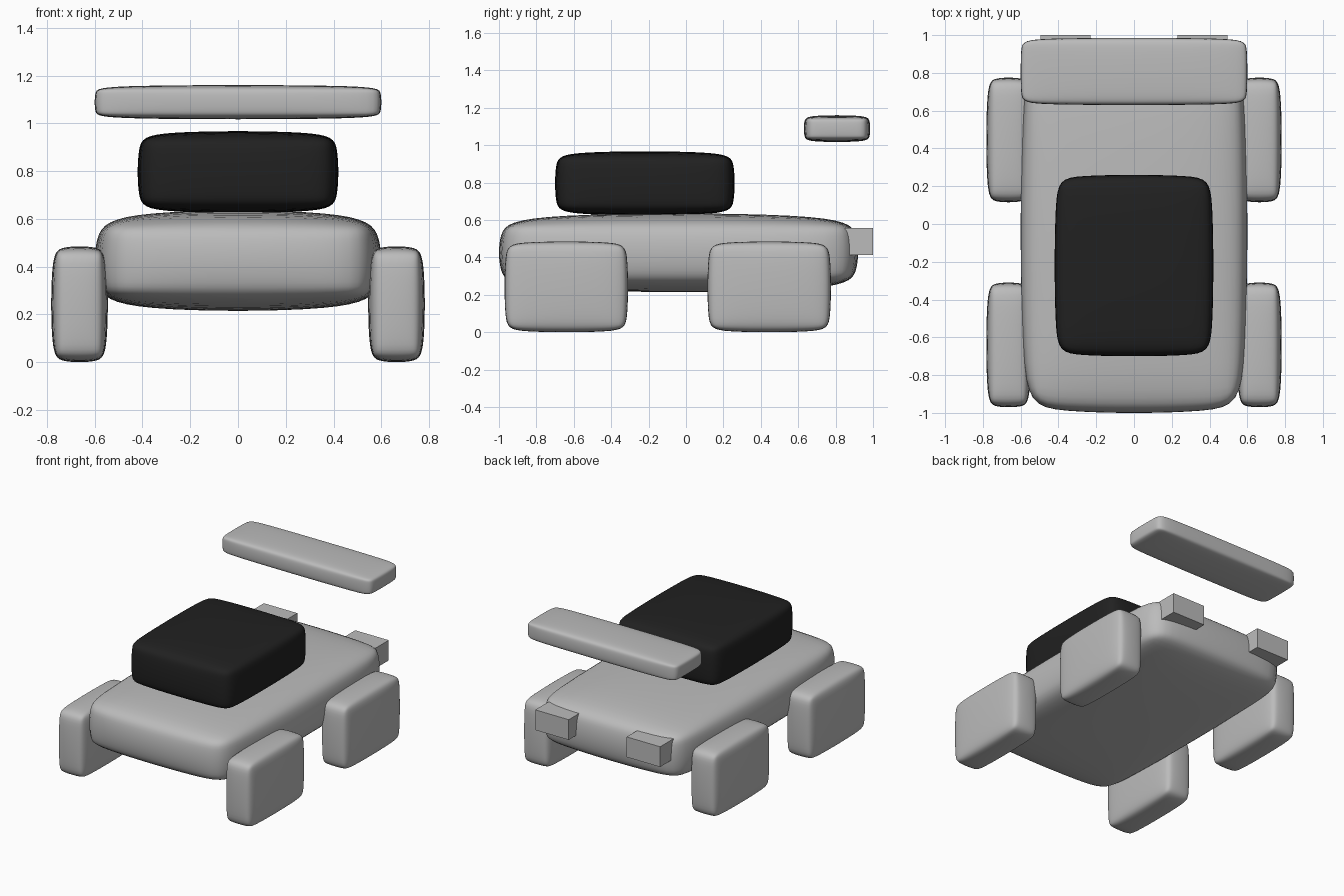
import bpy
from mathutils import Vector

cube = bpy.data.objects.get("Cube")
if cube:
    bpy.data.objects.remove(cube, do_unlink=True)


def make_material(name, value):
    mat = bpy.data.materials.new(name)
    mat.use_nodes = True
    colour = (value, value, value, 1)
    mat.diffuse_color = colour
    mat.node_tree.nodes["Principled BSDF"].inputs["Base Color"].default_value = colour
    return mat


grey = make_material("light grey", 0.5)
black = make_material("black", 0.015)


def box(name, low, high, mat, bevel=0):
    """Box filling low..high; a bevel rounds it into a soft subdivided block."""
    low, high = Vector(low), Vector(high)
    bpy.ops.mesh.primitive_cube_add(size=1)
    obj = bpy.context.object
    obj.name = name
    obj.scale = high - low
    bpy.ops.object.transform_apply(location=False, rotation=False, scale=True)
    if bevel:
        mod = obj.modifiers.new("chamfer", 'BEVEL')
        mod.width = bevel
        mod.segments = 1
        sub = obj.modifiers.new("rounding", 'SUBSURF')
        sub.levels = sub.render_levels = 3
        for m in ("chamfer", "rounding"):
            bpy.ops.object.modifier_apply(modifier=m)
        # Restore the full size lost in rounding
        size = [max(v.co[i] for v in obj.data.vertices) * 2 for i in range(3)]
        for v in obj.data.vertices:
            v.co = [v.co[i] * (high - low)[i] / size[i] for i in range(3)]
        bpy.ops.object.shade_smooth()
    obj.location = (low + high) / 2
    obj.data.materials.append(mat)
    return obj


# Body, cabin and floating rear wing
box("body", (-0.6, -1, 0.215), (0.6, 0.92, 0.635), grey, 0.1)
box("cabin", (-0.42, -0.7, 0.625), (0.42, 0.26, 0.967), black, 0.05)
box("rear_wing", (-0.6, 0.63, 1.017), (0.6, 0.985, 1.16), grey, 0.025)

# Wheels and tail lights on both sides
for side, s in (("left", 1), ("right", -1)):
    def mirrored(name, x0, x1, y0, y1, z0, z1, bevel=0):
        xs = sorted((s * x0, s * x1))
        box(f"{side}_{name}", (xs[0], y0, z0), (xs[1], y1, z1), grey, bevel)

    for end, y in (("front", -0.97), ("rear", 0.115)):
        mirrored(f"{end}_wheel", 0.545, 0.782, y, y + 0.66, 0, 0.485, 0.04)
    mirrored("tail_light", 0.23, 0.495, 0.85, 1, 0.412, 0.557)
